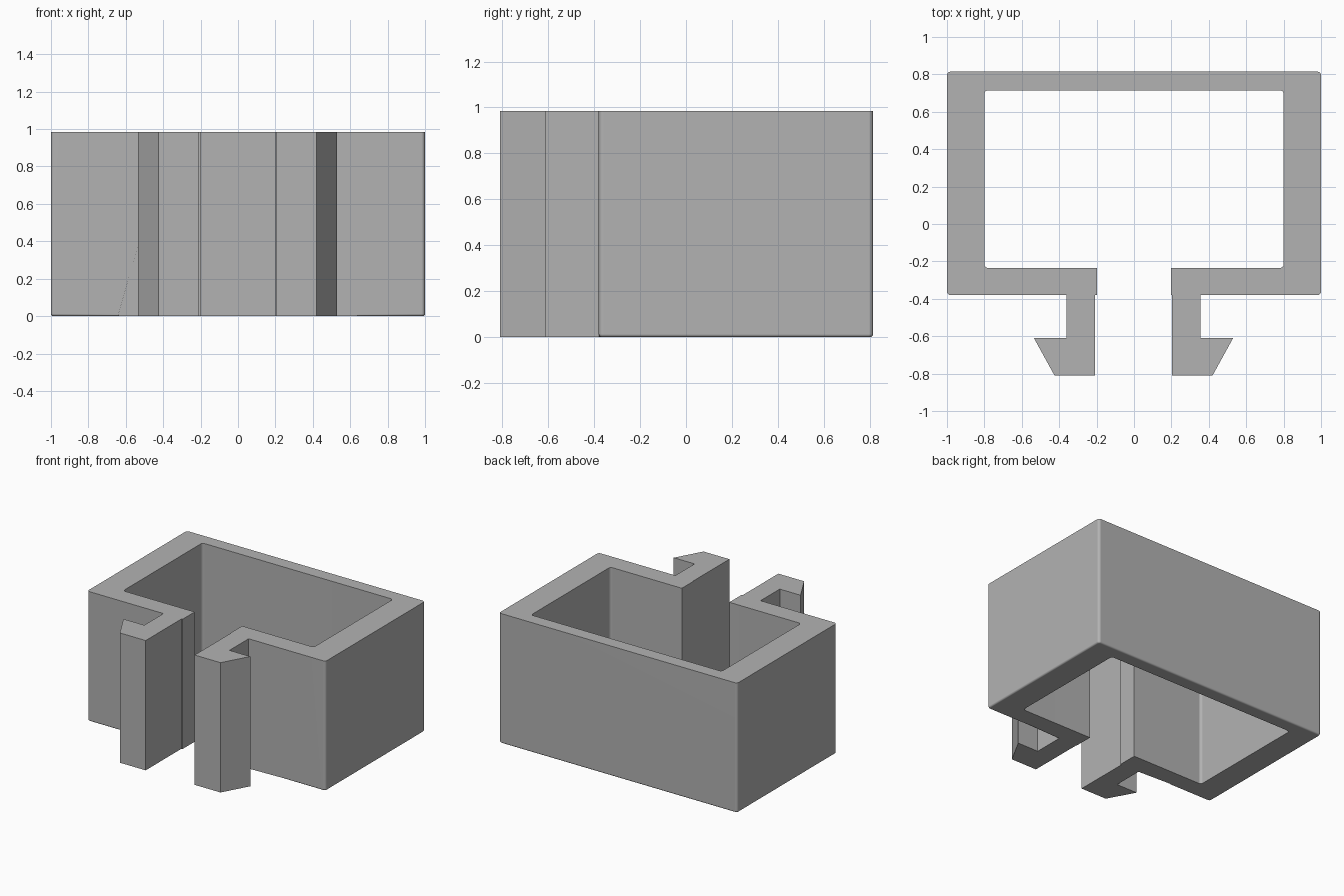
import bpy
import bmesh
import math

cube = bpy.data.objects.get("Cube")
if cube:
    bpy.data.objects.remove(cube, do_unlink=True)

HEIGHT = 0.985
ARM_SHIFT = -0.0025   # the arms sit slightly off centre

# One material for the whole moulding
grey = bpy.data.materials.new("plain grey")
grey.use_nodes = True
colour = (0.45, 0.45, 0.45, 1)
grey.diffuse_color = colour
grey.node_tree.nodes["Principled BSDF"].inputs["Base Color"].default_value = colour

# Half of the cross-section: outer wall, hooked arm, inner wall
outer_wall = [(0, 0.815), (1, 0.815), (1, -0.38), (0.64, -0.38)]
arm = [(0.3575, -0.38), (0.3575, -0.61), (0.5325, -0.61),
       (0.4225, -0.81), (0.2055, -0.81), (0.2055, -0.38)]
inner_wall = [(0.199, -0.38), (0.199, -0.235), (0.8, -0.235),
              (0.8, 0.715), (0, 0.715)]


def half_section(side):
    shifted = [(side * x + ARM_SHIFT, y) for x, y in arm]
    return ([(side * x, y) for x, y in outer_wall] + shifted
            + [(side * x, y) for x, y in inner_wall])


# Join both halves into one closed outline, dropping the centre points of one
right = half_section(1)
left = half_section(-1)
outline = right[1:-1] + left[-2:0:-1]

bm = bmesh.new()
base = bm.faces.new([bm.verts.new((x, y, 0)) for x, y in outline])
top = bmesh.ops.extrude_face_region(bm, geom=[base], use_keep_orig=True)["geom"]
bmesh.ops.translate(bm, vec=(0, 0, HEIGHT),
                    verts=[v for v in top if isinstance(v, bmesh.types.BMVert)])
bmesh.ops.recalc_face_normals(bm, faces=bm.faces)


def round_edges(edges, radius):
    bmesh.ops.bevel(bm, geom=edges, offset=radius, offset_type='OFFSET',
                    segments=4, profile=0.5, affect='EDGES', clamp_overlap=True)


# Rounded upright corners of the box, inside and out
round_edges([e for e in bm.edges
             if abs(e.verts[0].co.z - e.verts[1].co.z) > 0.5
             and abs(e.verts[0].co.x) > 0.75], 0.02)


# Rounded lower rim around the outside of the box
def on_rim(v):
    x, y, z = v.co
    return z < 0.001 and (abs(x) > 0.9 or y > 0.75 or (abs(x) > 0.63 and y < -0.3))


round_edges([e for e in bm.edges if all(on_rim(v) for v in e.verts)], 0.013)
bmesh.ops.recalc_face_normals(bm, faces=bm.faces)

mesh = bpy.data.meshes.new("clip_bracket")
bm.to_mesh(mesh)
bm.free()
mesh.materials.append(grey)
bracket = bpy.data.objects.new("clip_bracket", mesh)
bpy.context.collection.objects.link(bracket)

# Soft shading on the rounded edges only, flat walls kept flat
bpy.ops.object.select_all(action='DESELECT')
bracket.select_set(True)
bpy.context.view_layer.objects.active = bracket
bpy.ops.object.shade_smooth_by_angle(angle=math.radians(30))
weighted = bracket.modifiers.new("flat_walls", 'WEIGHTED_NORMAL')
weighted.keep_sharp = True
